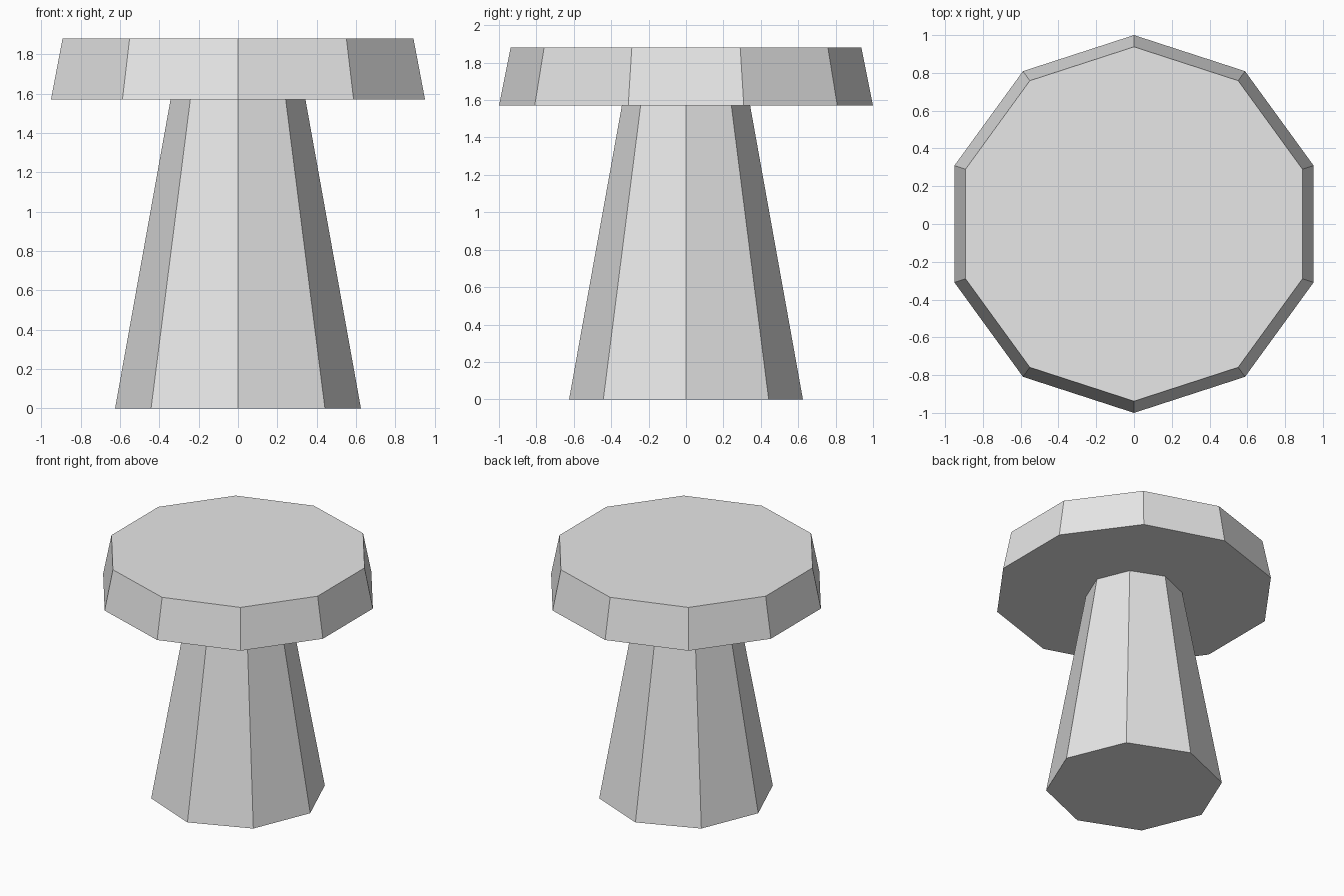
import bpy
import bmesh
from mathutils import Matrix

cube = bpy.data.objects.get("Cube")
if cube:
    bpy.data.objects.remove(cube, do_unlink=True)

# Single plain grey material
grey = bpy.data.materials.new("light_grey")
grey.use_nodes = True
colour = (0.8, 0.8, 0.8, 1.0)
grey.diffuse_color = colour
grey.node_tree.nodes["Principled BSDF"].inputs["Base Color"].default_value = colour


def tapered_prism(name, sides, r_bottom, r_top, z_bottom, z_top):
    """Flat-shaded, capped prism with a corner on the y axis."""
    bm = bmesh.new()
    bmesh.ops.create_cone(
        bm, cap_ends=True, cap_tris=False, segments=sides,
        radius1=r_bottom, radius2=r_top, depth=z_top - z_bottom,
        matrix=Matrix.Translation((0, 0, (z_bottom + z_top) / 2)))
    mesh = bpy.data.meshes.new(name)
    bm.to_mesh(mesh)
    bm.free()
    mesh.materials.append(grey)
    obj = bpy.data.objects.new(name, mesh)
    bpy.context.collection.objects.link(obj)
    return obj


# Eight-sided stem, narrowing upward
tapered_prism("stem", 8, 0.625, 0.343, 0.0, 1.57)

# Ten-sided cap resting on the stem
tapered_prism("cap", 10, 1.0, 0.938, 1.57, 1.88)
